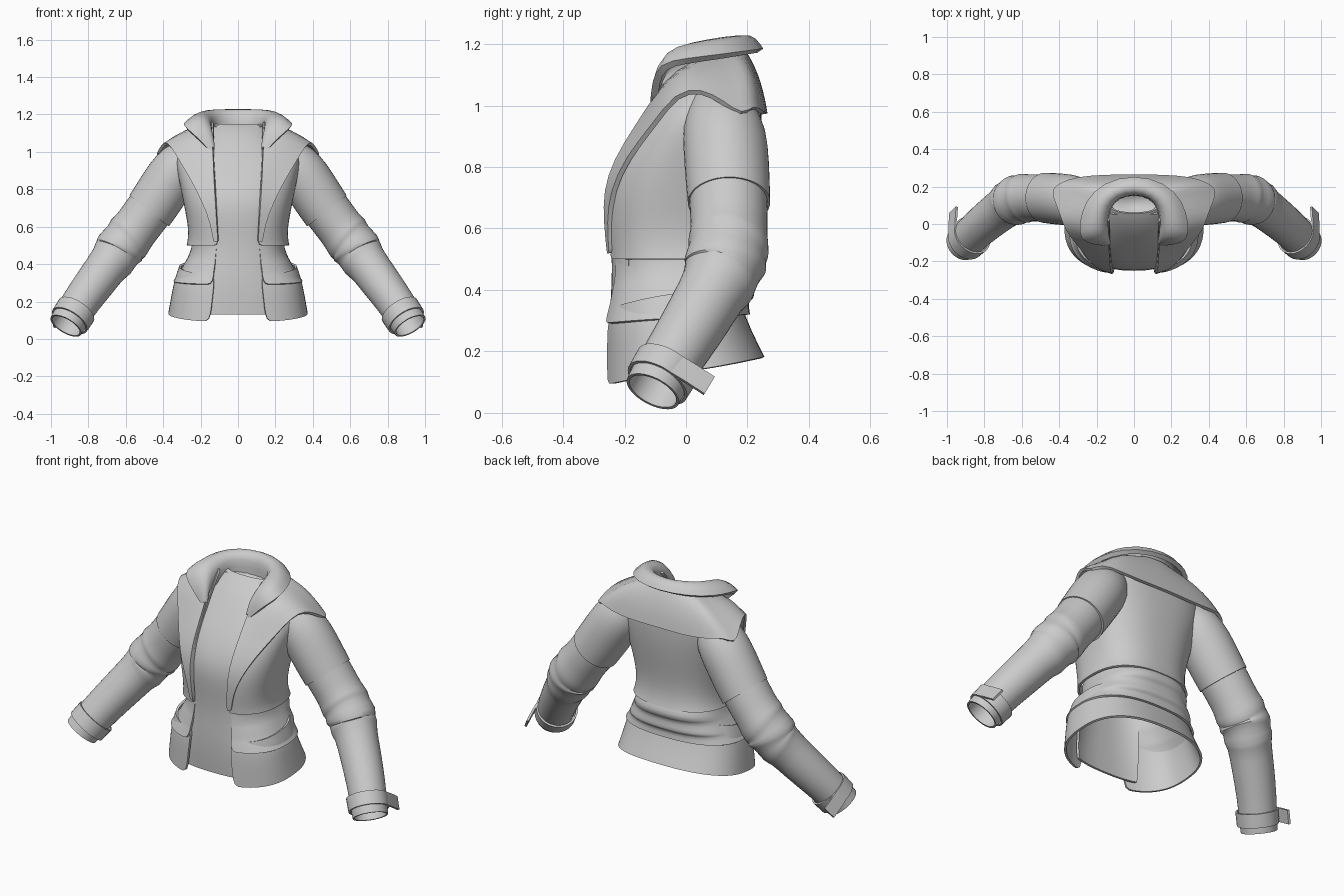
import bpy, bmesh, math
from mathutils import Vector as V

if "Cube" in bpy.data.objects:
    bpy.data.objects.remove(bpy.data.objects["Cube"])

P = 0.8  # superellipse exponent of the body cross-section


def loft(name, rings, closed=False, thick=0.012, mirror=False, sub=1):
    """Skin a list of point rows, then thicken and smooth it."""
    bm = bmesh.new()
    rows = [[bm.verts.new(p) for p in r] for r in rings]
    n = len(rows[0])
    for r, s in zip(rows, rows[1:]):
        for i in range(n if closed else n - 1):
            j = (i + 1) % n
            bm.faces.new((r[i], r[j], s[j], s[i]))
    bmesh.ops.recalc_face_normals(bm, faces=bm.faces)
    me = bpy.data.meshes.new(name)
    bm.to_mesh(me)
    bm.free()
    ob = bpy.data.objects.new(name, me)
    bpy.context.collection.objects.link(ob)
    bpy.ops.object.select_all(action='DESELECT')
    ob.select_set(True)
    bpy.context.view_layer.objects.active = ob
    if mirror:
        m = ob.modifiers.new("mirror", 'MIRROR')
        m.use_clip = True
        m.merge_threshold = 0.002
    if sub:
        ob.modifiers.new("sub", 'SUBSURF').levels = sub
    if thick:
        s = ob.modifiers.new("solid", 'SOLIDIFY')
        s.thickness, s.offset = thick, 0
    for m in list(ob.modifiers):
        bpy.ops.object.modifier_apply(modifier=m.name)
    bpy.ops.object.shade_smooth_by_angle(angle=math.radians(40))
    return ob


def body_pt(a, f, b, th):
    """Point on a body section: th = 0 is the front centre."""
    s, c = math.sin(th), math.cos(th)
    x = a * math.copysign(abs(s) ** P, s)
    return x, (f + b) / 2 - (b - f) / 2 * math.copysign(abs(c) ** P, c)


def edge_angle(a, x):
    return math.asin(min(1, x / a) ** (1 / P))


def panel(name, rows, tilt=0.0, front=False, n=40):
    """rows: z, half width, front y, back y, x of the front edge."""
    rings = []
    for z, a, f, b, ex in rows:
        e = edge_angle(a, ex)
        lo, hi = (-e, e) if front else (e, 2 * math.pi - e)
        ring = []
        for i in range(n + 1):
            th = lo + (hi - lo) * i / n
            x, y = body_pt(a, f, b, th)
            ring.append((x, y, z + tilt * (1 - math.cos(th)) / 2))
        rings.append(ring)
    return loft(name, rings)


# Upper jacket body
JACKET = [(.50, .27, -.25, .225, .11), (.53, .262, -.252, .215, .11), (.6, .26, -.26, .205, .11),
          (.7, .28, -.262, .215, .115), (.8, .30, -.236, .23, .12), (.9, .32, -.175, .24, .125),
          (.98, .335, -.115, .24, .13), (1.05, .28, -.07, .24, .13), (1.11, .20, -.04, .225, .13),
          (1.16, .155, -.02, .19, .13)]
panel("jacket_body", JACKET)

# Inner shirt front, sloping in to the neck
panel("shirt_front", [
    (.13, .33, -.235, .2, .2), (.29, .30, -.245, .2, .2), (.42, .25, -.235, .2, .19),
    (.52, .235, -.235, .2, .18), (.62, .25, -.243, .2, .19), (.72, .27, -.247, .2, .2),
    (.82, .29, -.214, .2, .2), (.92, .31, -.15, .22, .2), (1.0, .25, -.09, .22, .19),
    (1.07, .18, -.035, .2, .16), (1.12, .145, .02, .18, .14), (1.145, .13, .06, .17, .125)],
    front=True, n=20)

# Inner neck lining with a small dip at the centre
loft("neck_lining", [[(x, y, z - dip * max(0, 1 - abs(x) / .1)) for x in
                      (-.13, -.1, -.05, 0, .05, .1, .13)]
                     for y, z, dip in ((.05, 1.14, .01), (.09, 1.12, .03), (.14, 1.12, .03),
                                       (.19, 1.15, .01))], thick=.006)

# Skirt tiers; the extra rows ripple the back of the waist into stepped bands
panel("skirt_upper", [(.51, .24, -.235, .19, .11), (.47, .242, -.238, .225, .115),
                      (.422, .262, -.242, .237, .12), (.414, .266, -.243, .205, .12),
                      (.36, .296, -.252, .215, .128), (.345, .305, -.255, .218, .13),
                      (.335, .312, -.257, .195, .13), (.29, .342, -.268, .203, .14)], tilt=.03)
panel("skirt_lower", [(.34, .31, -.248, .155, .125), (.27, .335, -.259, .17, .13),
                      (.18, .352, -.26, .205, .14), (.09, .368, -.262, .25, .15)], tilt=.09)


def surf_y(x, z):
    """Front y of the jacket body at x, z."""
    for r, s in zip(JACKET, JACKET[1:]):
        if r[0] <= z <= s[0]:
            t = (z - r[0]) / (s[0] - r[0])
            a, f, b = (r[k] + t * (s[k] - r[k]) for k in (1, 2, 3))
            return body_pt(a, f, b, edge_angle(a, x))[1]
    return 0


# Shawl lapel running into the shoulder cape: inner edge, outer edge, bulge
SHAWL = [((.105, -.25, .52), (.13, -.24, .52), 0), ((.112, -.26, .62), (.145, -.25, .62), 0),
         ((.118, -.262, .72), (.185, -.24, .72), 0), ((.125, -.23, .82), (.24, -.19, .83), 0),
         ((.13, -.16, .93), (.305, -.10, .94), 0), ((.135, -.095, 1.03), (.365, -.03, 1.04), .03),
         ((.145, -.035, 1.11), (.39, .05, 1.05), .03), ((.15, .05, 1.15), (.42, .12, 1.01), .03),
         ((.135, .12, 1.165), (.44, .185, .96), .03), ((.125, .14, 1.17), (.39, .215, 1.0), .03),
         ((.10, .165, 1.18), (.31, .245, .98), .02), ((.05, .18, 1.18), (.16, .256, .97), .015),
         ((0, .185, 1.18), (0, .258, .975), .015)]
rings = []
for inner, outer, bulge in SHAWL:
    ring = []
    for k in range(6):
        t = k / 5
        p = V(inner).lerp(V(outer), t)
        h = bulge * 4 * t * (1 - t)
        p += V((0, .6 * h if inner[1] > .1 else 0, h))
        if inner[2] < 1.0:
            p.y = min(p.y, surf_y(p.x, p.z) - .008)
        ring.append(p)
    rings.append(ring)
loft("shawl_cape", rings, thick=.016, mirror=True)

# Folded neck collar
COLLAR = [((.135, -.10, 1.02), (.15, -.105, 1.0)), ((.142, -.085, 1.09), (.21, -.10, 1.07)),
          ((.15, -.04, 1.15), (.285, -.08, 1.13)), ((.15, .03, 1.175), (.285, .0, 1.145)),
          ((.135, .10, 1.19), (.255, .12, 1.16)), ((.085, .15, 1.195), (.16, .215, 1.175)),
          ((0, .17, 1.19), (0, .255, 1.18))]
rings = []
for k, (inner, outer) in enumerate(COLLAR):
    i, o = V(inner), V(outer)
    lift = V((0, 0, .035 if k > 1 else .012))
    drop = V((0, 0, -.08 if k > 1 else -.01))
    rings.append([i + drop, i, i.lerp(o, .3) + lift, i.lerp(o, .7) + lift * .9, o])
loft("neck_collar", rings, thick=.024, mirror=True)


def sweep(name, path, seg=20, thick=.01, sub=1):
    """Tube along x, y, z, radius, slant; slant shears the ring into a fold."""
    rings = []
    for k, (x, y, z, r, slant) in enumerate(path):
        a, b = path[max(k - 1, 0)], path[min(k + 1, len(path) - 1)]
        d = (V(b[:3]) - V(a[:3])).normalized()
        u = V((0, 1, 0)).cross(d).normalized()
        w = d.cross(u)
        ring = []
        for i in range(seg):
            q = 2 * math.pi * i / seg
            ring.append(V((x, y, z)) + r * (u * math.cos(q) + w * math.sin(q))
                        + d * slant * math.sin(q + 1))
        rings.append(ring)
    return loft(name, rings, True, thick, True, sub)


# Sleeve with an overlapping upper piece and elbow folds
sweep("sleeve_upper", [(.24, .10, 1.0, .09, 0), (.30, .12, .935, .13, 0), (.36, .13, .86, .135, 0),
                       (.42, .135, .765, .134, 0), (.475, .14, .685, .131, .01)])
sweep("sleeve_lower", [
    (.43, .135, .75, .124, 0), (.50, .14, .655, .124, .01), (.56, .14, .575, .12, .015),
    (.59, .138, .535, .134, .03), (.603, .135, .518, .118, .03), (.632, .128, .48, .137, -.03),
    (.645, .12, .463, .114, -.03), (.668, .107, .432, .126, .03), (.682, .096, .414, .108, .02),
    (.75, .045, .32, .105, 0), (.84, -.03, .2, .097, 0), (.895, -.086, .112, .093, 0),
    (.92, -.108, .07, .09, 0)])

# Cuff strap band and its loose tab
c0, c1 = V((.864, -.06, .153)), V((.9, -.093, .098))
sweep("cuff_strap", [(*c0, .105, 0), (*c1, .103, 0)], seg=32, sub=0)
d = (c1 - c0).normalized()
t = V((0, .9, -.4))
t = (t - d * t.dot(d)).normalized()
u = d.cross(t).normalized()
u = u if u.x > 0 else -u
loft("strap_tab", [[c + u * r + t * s for s, r in ((0, .1), (.08, .095), (.155, .085))]
                   for c in (c0, c1)], mirror=True, sub=0)
